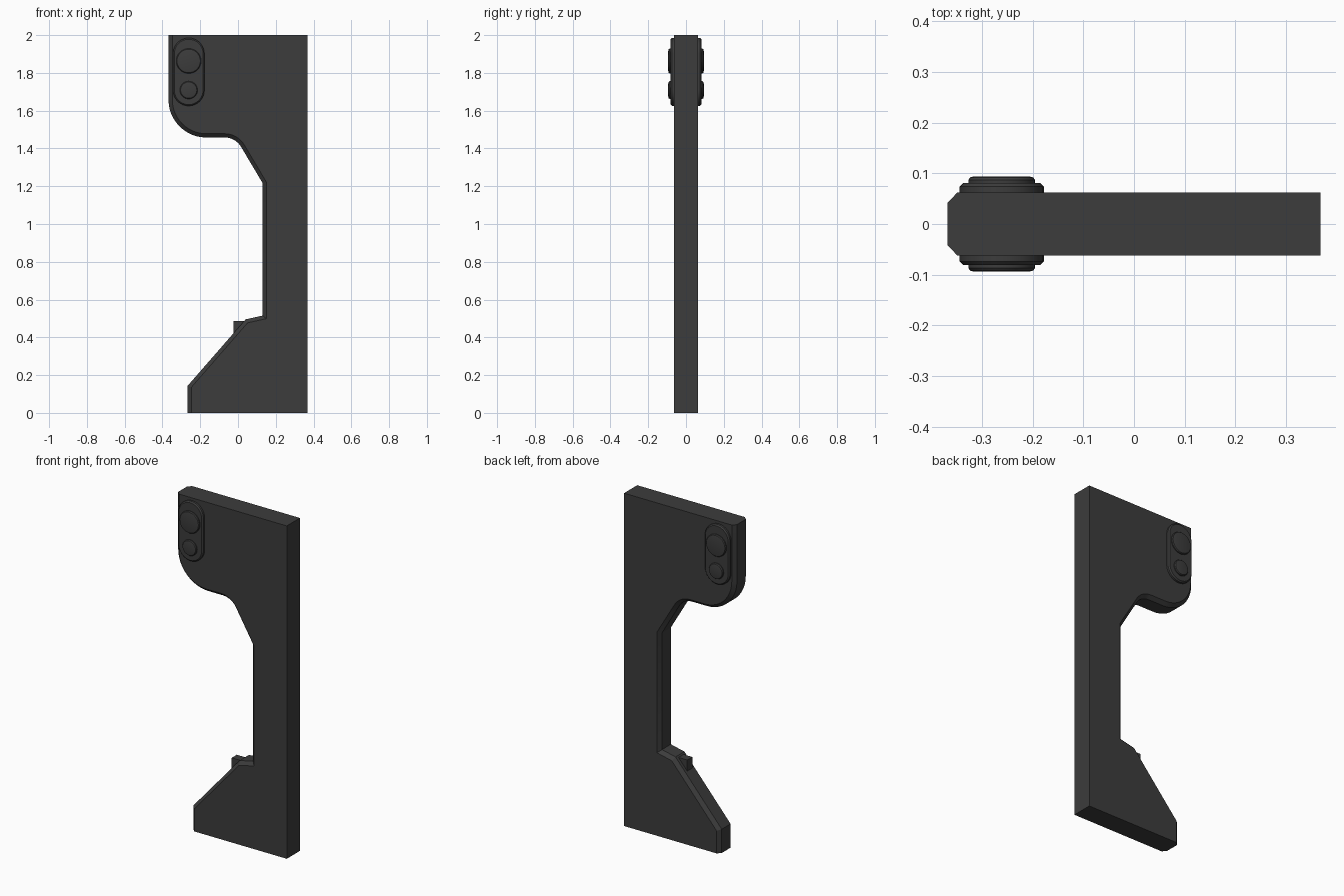
import bpy, bmesh
from math import pi, sin, cos, radians
from mathutils import Vector

if "Cube" in bpy.data.objects:
    bpy.data.objects.remove(bpy.data.objects["Cube"])

HALF, CHAMFER_Y, INSET = 0.0625, 0.042, 0.02

dark = bpy.data.materials.new("dark_grey")
dark.diffuse_color = (0.045, 0.045, 0.045, 1)
dark.use_nodes = True
dark.node_tree.nodes["Principled BSDF"].inputs["Base Color"].default_value = dark.diffuse_color


def arc(cx, cz, r, a0, a1, n):
    """Points along an arc in the x-z plane, angles in degrees."""
    return [(cx + r * cos(radians(a0 + (a1 - a0) * i / n)),
             cz + r * sin(radians(a0 + (a1 - a0) * i / n))) for i in range(n + 1)]


def inset_chain(chain, d):
    """Shift an open chain to its left by d with mitred corners."""
    pts = [Vector(p) for p in chain]
    normals = []
    for a, b in zip(pts, pts[1:]):
        t = (b - a).normalized()
        normals.append(Vector((-t.y, t.x)))
    out = []
    for i, p in enumerate(pts):
        n0, n1 = normals[max(i - 1, 0)], normals[min(i, len(normals) - 1)]
        out.append(tuple(p + (n0 + n1) * (d / (1 + n0.dot(n1)))))
    return out


def loft(name, rings):
    """Solid from matching (y, outline) rings, capped at both ends."""
    bm = bmesh.new()
    loops = [[bm.verts.new((x, y, z)) for x, z in outline] for y, outline in rings]
    n = len(loops[0])
    for a, b in zip(loops, loops[1:]):
        for i in range(n):
            j = (i + 1) % n
            bm.faces.new((a[i], a[j], b[j], b[i]))
    bm.faces.new(loops[0])
    bm.faces.new(loops[-1])
    bmesh.ops.recalc_face_normals(bm, faces=bm.faces)
    mesh = bpy.data.meshes.new(name)
    bm.to_mesh(mesh)
    bm.free()
    mesh.materials.append(dark)
    ob = bpy.data.objects.new(name, mesh)
    bpy.context.collection.objects.link(ob)
    bpy.ops.object.select_all(action='DESELECT')
    ob.select_set(True)
    bpy.context.view_layer.objects.active = ob
    bpy.ops.object.shade_smooth_by_angle(angle=radians(25))
    return ob


# Main plate: shaped left edge is chamfered, the other edges are square
chain = [(-0.368, 2.0)]
chain += arc(-0.168, 1.658, 0.2, 180, 270, 12)
chain += arc(-0.07, 1.358, 0.1, 90, 34, 6)
chain += [(0.13, 1.217), (0.13, 0.515), (0.04, 0.495), (-0.267, 0.143), (-0.267, 0)]
right_edge = [(0.368, 0), (0.368, 2.0)]
outer = chain + right_edge
inner = inset_chain(chain, INSET) + right_edge
loft("frame_plate", [(-HALF, inner), (-CHAMFER_Y, outer),
                     (CHAMFER_Y, outer), (HALF, inner)])

# Small catch on top of the lower slope
catch = [(-0.025, 0.40), (0.06, 0.40), (0.045, 0.487), (-0.025, 0.487)]
loft("catch_tab", [(-0.024, catch), (0.024, catch)])


def capsule(r, z0, z1):
    return arc(-0.261, z1, r, 0, 180, 16) + arc(-0.261, z0, r, 180, 360, 16)


def disc(z, r):
    return arc(-0.261, z, r, 0, 348.75, 31)


# Raised pad with two round buttons on each side
for side, s in (("front", -1), ("back", 1)):
    loft(side + "_pad", [(s * 0.055, capsule(0.083, 1.708, 1.902)),
                         (s * 0.074, capsule(0.083, 1.708, 1.902)),
                         (s * 0.081, capsule(0.076, 1.708, 1.902))])
    for label, z, r in (("large", 1.863, 0.066), ("small", 1.709, 0.047)):
        loft(f"{side}_{label}_button", [(s * 0.075, disc(z, r)),
                                        (s * 0.087, disc(z, r)),
                                        (s * 0.092, disc(z, r - 0.004)),
                                        (s * 0.094, disc(z, r - 0.012))])
